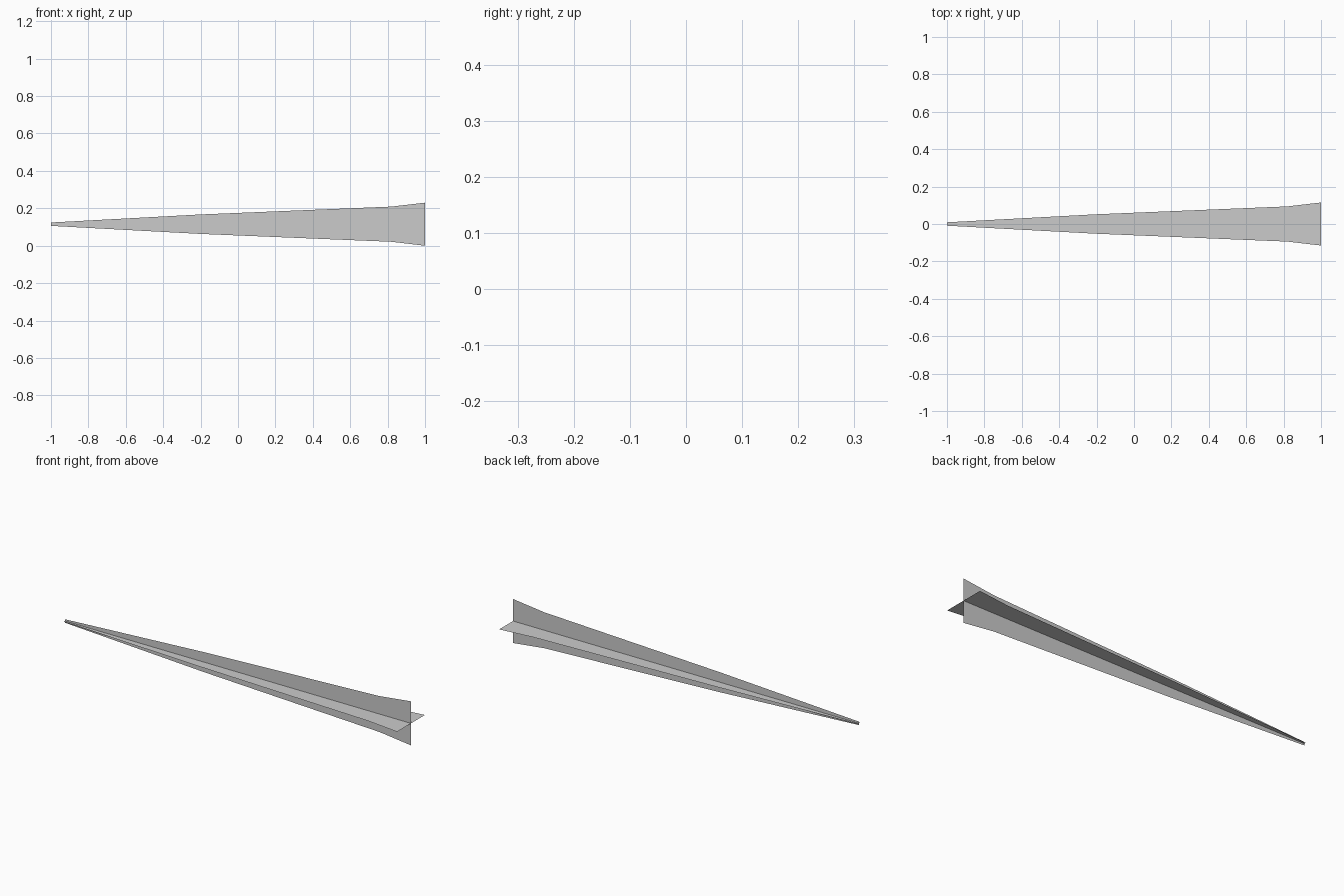
import bpy, bmesh
from math import pi
from mathutils import Matrix

if "Cube" in bpy.data.objects:
    bpy.data.objects.remove(bpy.data.objects["Cube"])

# Half-width of the flaring blade along its length (x, half width)
PROFILE = [(-1.0, 0.009), (-0.2, 0.052), (0.82, 0.094), (1.0, 0.115)]
AXIS_Z = 0.115


def blade(name, angle):
    """Flat tapered strip, rolled about the long axis."""
    bm = bmesh.new()
    rows = [[bm.verts.new((x, s * w, 0)) for s in (-1, 1)] for x, w in PROFILE]
    for a, b in zip(rows, rows[1:]):
        bm.faces.new((a[0], b[0], b[1], a[1]))
    bm.transform(Matrix.Rotation(angle, 4, 'X'))
    mesh = bpy.data.meshes.new(name)
    bm.to_mesh(mesh)
    bm.free()
    obj = bpy.data.objects.new(name, mesh)
    obj.location.z = AXIS_Z
    bpy.context.collection.objects.link(obj)
    return obj


# Two crossed blades
blade("horizontal_blade", 0)
blade("vertical_blade", pi / 2)
